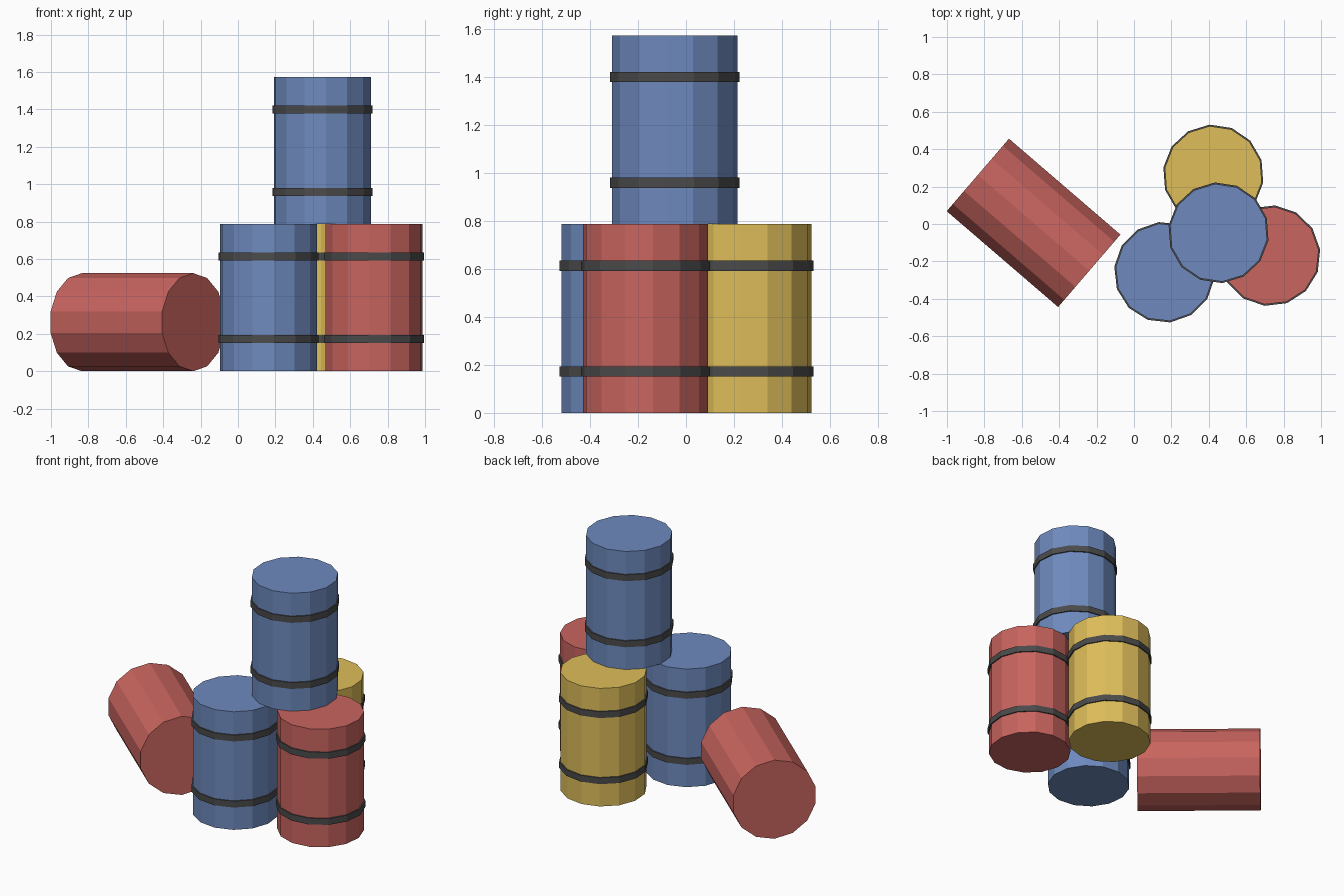
import bpy
import bmesh
from math import radians, cos, sin, pi
from mathutils import Matrix

if "Cube" in bpy.data.objects:
    bpy.data.objects.remove(bpy.data.objects["Cube"])

SIDES, R, H = 14, 0.262, 0.786


def material(name, rgb):
    m = bpy.data.materials.new(name)
    m.diffuse_color = (*rgb, 1.0)
    m.use_nodes = True
    m.node_tree.nodes["Principled BSDF"].inputs["Base Color"].default_value = m.diffuse_color
    return m


red = material("barrel red", (0.58, 0.128, 0.114))
blue = material("barrel blue", (0.156, 0.254, 0.515))
yellow = material("barrel yellow", (0.73, 0.51, 0.102))
steel = material("dark steel", (0.07, 0.07, 0.07))


def drum(name, radius, height, mat, matrix, phase):
    """Flat-shaded 14-sided cylinder; phase is the angle of one corner from +x."""
    bm = bmesh.new()
    ring = [bm.verts.new((radius * cos(phase + 2 * pi * i / SIDES),
                          radius * sin(phase + 2 * pi * i / SIDES), -height / 2))
            for i in range(SIDES)]
    base = bm.faces.new(ring)
    top = bmesh.ops.extrude_face_region(bm, geom=[base], use_keep_orig=True)
    bmesh.ops.translate(bm, vec=(0, 0, height),
                        verts=[g for g in top["geom"] if isinstance(g, bmesh.types.BMVert)])
    bmesh.ops.recalc_face_normals(bm, faces=bm.faces)
    me = bpy.data.meshes.new(name)
    bm.to_mesh(me)
    bm.free()
    me.materials.append(mat)
    ob = bpy.data.objects.new(name, me)
    ob.matrix_world = matrix
    bpy.context.collection.objects.link(ob)
    return ob


# Standing barrels: name, colour, x, y, base z, corner angle
standing = [
    ("blue_barrel", blue, 0.163, -0.258, 0.0, 19.3),
    ("yellow_barrel", yellow, 0.424, 0.262, 0.0, 17.1),
    ("red_barrel", red, 0.727, -0.169, 0.0, 84.0),
    ("stacked_blue_barrel", blue, 0.452, -0.047, H, 17.1),
]
for name, mat, x, y, z, angle in standing:
    phase = radians(angle)
    drum(name, R, H, mat, Matrix.Translation((x, y, z + H / 2)), phase)
    # Two raised hoops around each standing barrel
    for part, t in (("lower_hoop", 0.22), ("upper_hoop", 0.78)):
        drum(f"{name}_{part}", R * 1.03, 0.042, steel,
             Matrix.Translation((x, y, z + H * t)), phase)

# Tipped barrel lying on its side, without hoops
lying = (Matrix.Translation((-0.537, 0.006, R))
         @ Matrix.Rotation(radians(-40.7), 4, 'Z')
         @ Matrix.Rotation(radians(90), 4, 'Y'))
drum("tipped_red_barrel", R, H, red, lying, 0.0)
